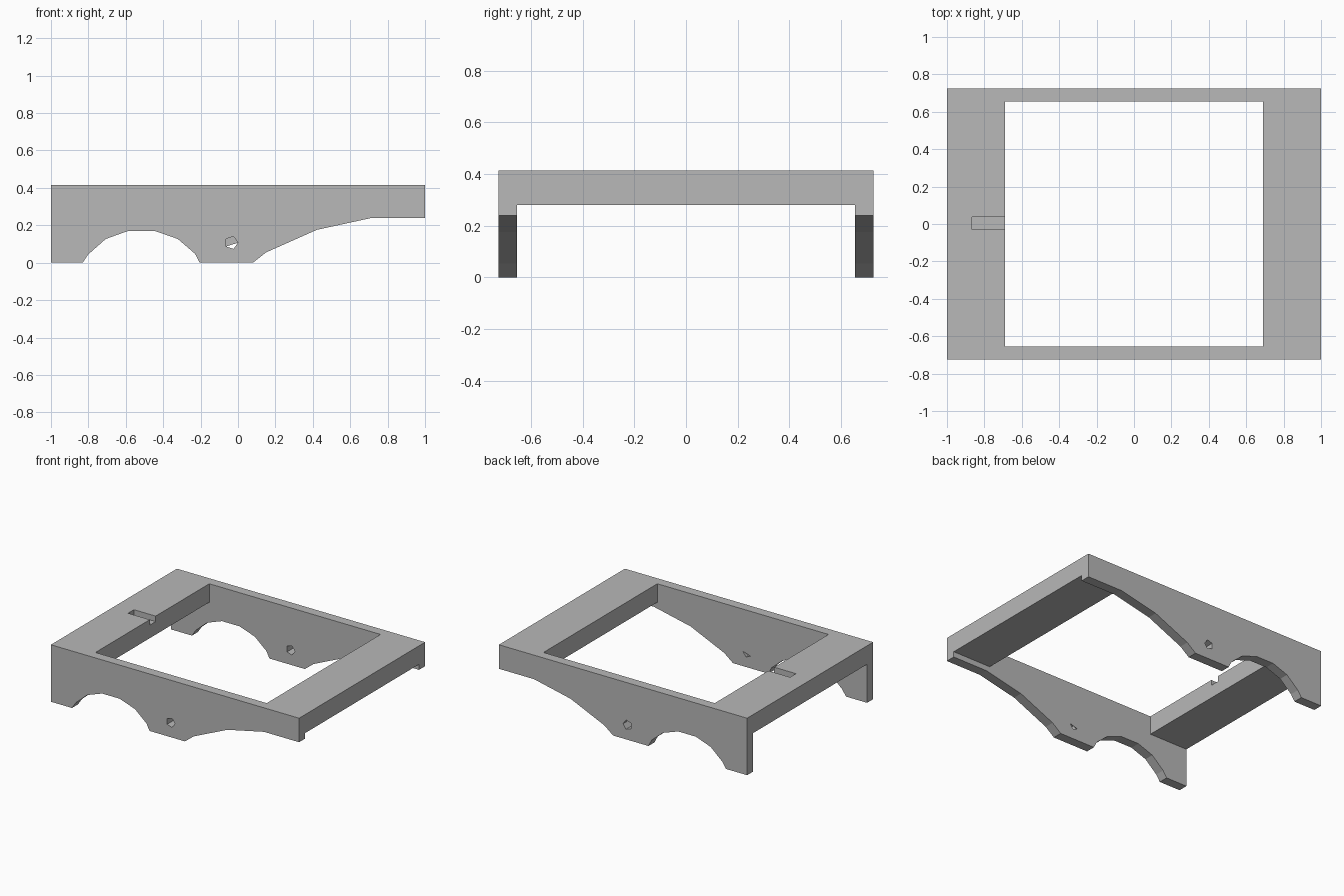
import bpy
import bmesh
from math import cos, sin, tau

cube = bpy.data.objects.get("Cube")
if cube:
    bpy.data.objects.remove(cube, do_unlink=True)

HALF_X, HALF_Y, TOP = 1.0, 0.725, 0.415
INNER_X, INNER_Y, BAR_BOTTOM = 0.69, 0.655, 0.28

grey = bpy.data.materials.new("plain grey")
grey.use_nodes = True
grey.diffuse_color = (0.48, 0.48, 0.48, 1)
grey.node_tree.nodes["Principled BSDF"].inputs["Base Color"].default_value = grey.diffuse_color


def prism(name, outline, y0, y1):
    """Extrude an x-z outline from y0 to y1."""
    bm = bmesh.new()
    face = bm.faces.new([bm.verts.new((x, y0, z)) for x, z in outline])
    ext = bmesh.ops.extrude_face_region(bm, geom=[face])
    moved = [v for v in ext["geom"] if isinstance(v, bmesh.types.BMVert)]
    bmesh.ops.translate(bm, verts=moved, vec=(0, y1 - y0, 0))
    bmesh.ops.recalc_face_normals(bm, faces=bm.faces)
    mesh = bpy.data.meshes.new(name)
    bm.to_mesh(mesh)
    bm.free()
    mesh.materials.append(grey)
    obj = bpy.data.objects.new(name, mesh)
    bpy.context.collection.objects.link(obj)
    return obj


def box(name, x0, x1, y0, y1, z0, z1):
    return prism(name, [(x0, z0), (x1, z0), (x1, z1), (x0, z1)], y0, y1)


# Side profile: wheel arch, flat foot, then a rising underside
profile = [(-HALF_X, 0), (-0.83, 0), (-0.80, 0.045), (-0.707, 0.127), (-0.587, 0.17),
           (-0.445, 0.17), (-0.322, 0.127), (-0.23, 0.048), (-0.205, 0), (0.08, 0),
           (0.15, 0.055), (0.422, 0.176), (0.717, 0.24), (HALF_X, 0.24),
           (HALF_X, TOP), (-HALF_X, TOP)]
frame = prism("frame", profile, -HALF_Y, HALF_Y)

# Five-sided axle hole
hole = [(-0.035 + 0.035 * cos(i * tau / 5), 0.107 + 0.035 * sin(i * tau / 5)) for i in range(5)]

# Openings: middle window, space under the bars, slot in the bar, axle holes
cutters = [
    box("window_cutter", -INNER_X, INNER_X, -INNER_Y, INNER_Y, -0.5, 1),
    box("underside_cutter", -2, 2, -INNER_Y, INNER_Y, -0.5, BAR_BOTTOM),
    box("slot_cutter", -0.865, -0.5, -0.03, 0.038, TOP - 0.04, 1),
    prism("axle_cutter", hole, -1, 1),
]
for cutter in cutters:
    cutter.hide_render = True
    mod = frame.modifiers.new(cutter.name, "BOOLEAN")
    mod.operation = "DIFFERENCE"
    mod.solver = "EXACT"
    mod.object = cutter

# Bake the cuts and drop the cutters
depsgraph = bpy.context.evaluated_depsgraph_get()
baked = bpy.data.meshes.new_from_object(frame.evaluated_get(depsgraph))
frame.modifiers.clear()
frame.data = baked
for cutter in cutters:
    bpy.data.objects.remove(cutter, do_unlink=True)

# Thin web closing the upper part of the front axle hole on its inner side
prism("hole_web", hole[:4], -INNER_Y - 0.003, -INNER_Y)
